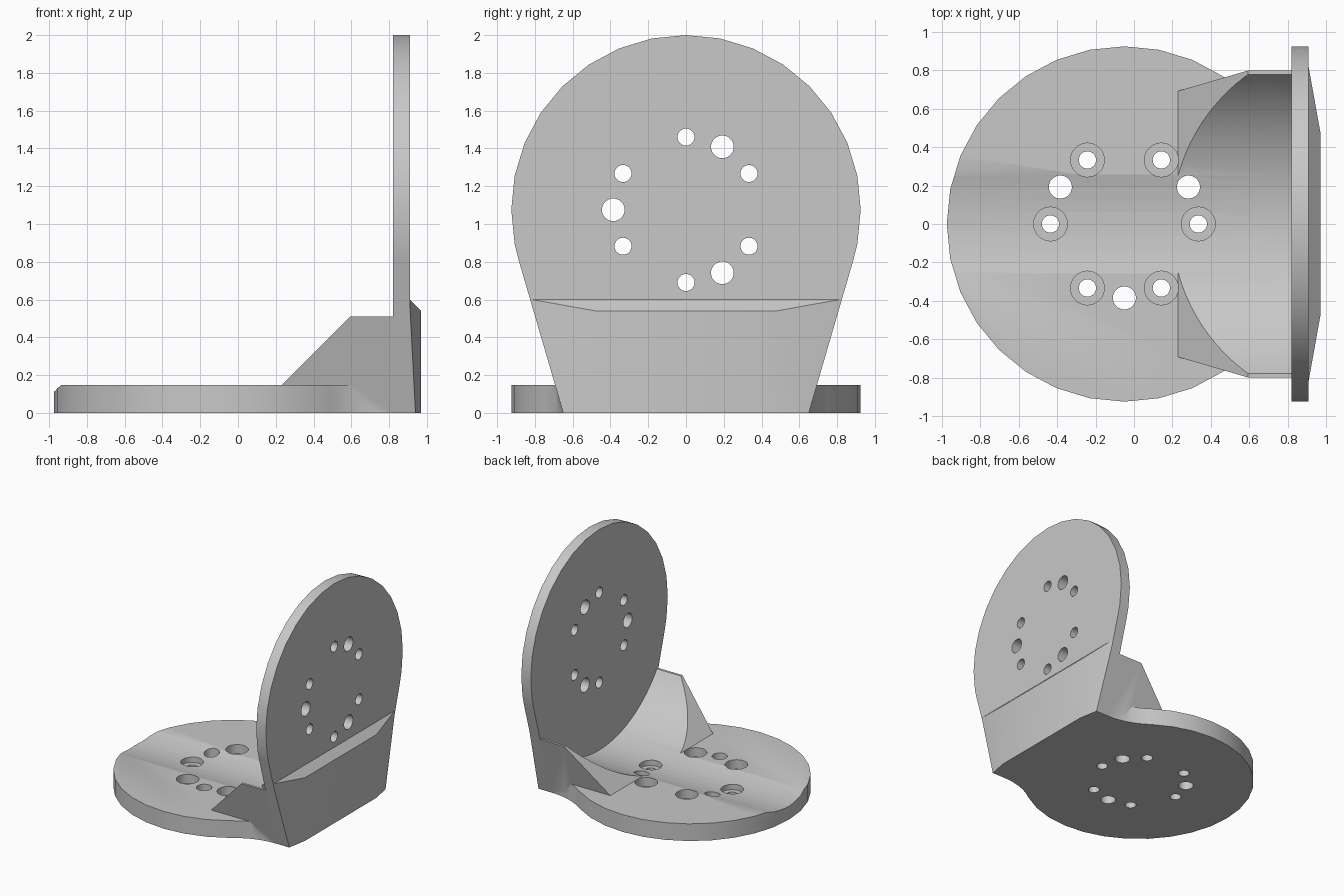
import bpy, bmesh
from math import sin, cos, radians, pi, atan2, hypot
from mathutils import Vector

cube = bpy.data.objects.get("Cube")
if cube:
    bpy.data.objects.remove(cube, do_unlink=True)

grey = bpy.data.materials.new("light_grey")
grey.use_nodes = True
GREY = (0.58, 0.58, 0.58, 1)
grey.diffuse_color = GREY
grey.node_tree.nodes["Principled BSDF"].inputs["Base Color"].default_value = GREY

R = 0.925             # radius of both discs
CX, CZ = -0.05, 1.075  # centre of flat disc in x, of upright disc in z
THICK = 0.147
FACE, BACK = 0.82, 0.91  # upright disc faces
FOOT = 0.65           # half width of the upright at the floor
RING = 0.385          # bolt circle radius


def arc(cx, cy, r, angles):
    return [(cx + r * cos(a), cy + r * sin(a)) for a in angles]


def span(a, b, n):
    return [a + (b - a) * i / n for i in range(n + 1)]


def prism(name, points, lo, hi, axis="z", cuts=()):
    """Extrude a 2D outline along an axis, then trim by (point, normal) planes."""
    def place(p, h):
        return (p[0], p[1], h) if axis == "z" else (h, p[0], p[1])
    bm = bmesh.new()
    face = bm.faces.new([bm.verts.new(place(p, lo)) for p in points])
    new = bmesh.ops.extrude_face_region(bm, geom=[face])["geom"]
    shift = Vector(place((0, 0), hi - lo))
    bmesh.ops.translate(bm, vec=shift,
                        verts=[v for v in new if isinstance(v, bmesh.types.BMVert)])
    for co, no in cuts:
        cut = bmesh.ops.bisect_plane(bm, geom=bm.verts[:] + bm.edges[:] + bm.faces[:],
                                     plane_co=co, plane_no=no, clear_outer=True)
        edges = [e for e in cut["geom_cut"] if isinstance(e, bmesh.types.BMEdge)]
        bmesh.ops.contextual_create(bm, geom=edges)
    bmesh.ops.recalc_face_normals(bm, faces=bm.faces[:])
    mesh = bpy.data.meshes.new(name)
    bm.to_mesh(mesh)
    bm.free()
    mesh.materials.append(grey)
    obj = bpy.data.objects.new(name, mesh)
    bpy.context.collection.objects.link(obj)
    return obj


def boolean(target, tool, operation):
    mod = target.modifiers.new("bool", "BOOLEAN")
    mod.operation, mod.solver, mod.object = operation, "EXACT", tool
    bpy.context.view_layer.objects.active = target
    bpy.ops.object.modifier_apply(modifier=mod.name)
    bpy.data.objects.remove(tool, do_unlink=True)


def drill(target, cx, cy, r, lo, hi, axis="z", sides=32):
    pts = arc(cx, cy, r, span(0, 2 * pi, sides)[:-1])
    boolean(target, prism("cutter", pts, lo, hi, axis), "DIFFERENCE")


# Tangent from the foot corner to the upright disc
dist = hypot(FOOT, CZ)
length = (dist ** 2 - R ** 2) ** 0.5
lean = atan2(CZ, -FOOT) - atan2(R, length)
slope = cos(lean) / sin(lean)
touch = lean - pi / 2


def wedge(name, top, lo, hi, cuts):
    """Tapered block that continues the leaning sides of the upright."""
    w = FOOT + slope * top
    return prism(name, [(-FOOT, 0), (FOOT, 0), (w, top), (-w, top)], lo, hi, "x", cuts)


# Flat disc, flaring into the foot of the upright through concave fillets
dx = FACE - CX
fil = (dx ** 2 + FOOT ** 2 - R ** 2) / (2 * (R - FOOT))
phi = atan2(FOOT + fil, dx)
step = pi / 16
rim = [phi] + [i * step for i in range(33) if phi < i * step < 2 * pi - phi] + [2 * pi - phi]
upper = arc(FACE, FOOT + fil, fil, span(1.5 * pi, pi + phi, 8))
lower = [(x, -y) for x, y in reversed(upper)]
base = prism("base", upper[:-1] + arc(CX, 0, R, rim) + lower[1:], 0, THICK)

# Side gussets: a block with a sloped front, scooped out by a wide cylinder
gusset = wedge("gusset", 0.51, 0.1, FACE, [((0.23, 0, THICK), (-1, 0, 1))])
boolean(base, gusset, "UNION")
drill(base, 0, CZ, 0.962, -2, 1.2, "x", 96)

# Base bolt holes with counterbores, and three larger pin holes
for i in range(6):
    (x, y), = arc(CX, 0, RING, [i * pi / 3])
    drill(base, x, y, 0.088, 0.07, 0.3)
    drill(base, x, y, 0.045, -0.1, 0.3)
for deg in (30, 150, 270):
    (x, y), = arc(CX, 0, RING, [radians(deg)])
    drill(base, x, y, 0.06, -0.1, 0.3)

# Upright disc with tangent sides
turn = [touch] + [i * step for i in range(-8, 25) if touch < i * step < pi - touch] + [pi - touch]
upright = prism("upright", [(-FOOT, 0), (FOOT, 0)] + arc(0, CZ, R, turn), FACE, BACK, "x")

# Thickened heel behind the upright, bevelled along its top and sides
heel = wedge("heel", 0.6, BACK - 0.04, 0.97, [
    ((BACK, 0, 0.6), (1, 0, 1)),
    ((BACK, 0.815, 0), (0.335, 0.06, 0)),
    ((BACK, -0.815, 0), (0.335, -0.06, 0)),
])
boolean(upright, heel, "UNION")

# Upright bolt holes and pin holes
for i in range(6):
    (y, z), = arc(0, CZ, RING, [pi / 6 + i * pi / 3])
    drill(upright, y, z, 0.045, 0.7, 1.1, "x")
for deg in (60, 180, 300):
    (y, z), = arc(0, CZ, RING, [radians(deg)])
    drill(upright, y, z, 0.06, 0.7, 1.1, "x")

# Smooth the round surfaces, keep the edges sharp
bpy.ops.object.select_all(action="DESELECT")
for obj in (base, upright):
    obj.select_set(True)
bpy.context.view_layer.objects.active = base
bpy.ops.object.shade_smooth_by_angle(angle=radians(25))
